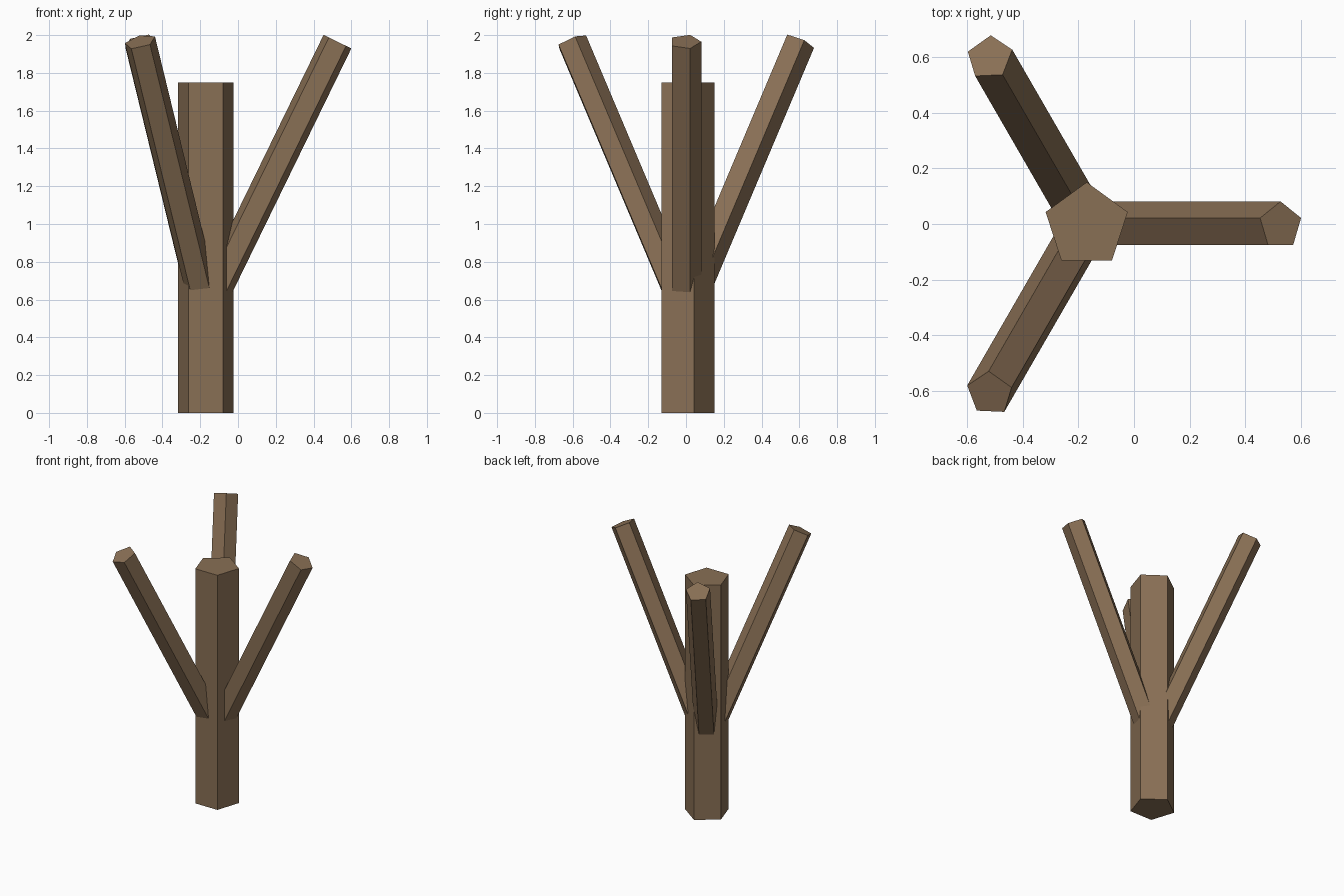
import bpy
import math
from mathutils import Vector

cube = bpy.data.objects.get("Cube")
if cube:
    bpy.data.objects.remove(cube, do_unlink=True)

# Single bark colour
bark = bpy.data.materials.new("brown bark")
bark.use_nodes = True
colour = (0.25, 0.16, 0.09, 1)
bark.diffuse_color = colour
bsdf = bark.node_tree.nodes["Principled BSDF"]
bsdf.inputs["Base Color"].default_value = colour
bsdf.inputs["Roughness"].default_value = 0.9


def limb(name, start, end, radius):
    """Five-sided prism running from start to end."""
    axis = end - start
    bpy.ops.mesh.primitive_cylinder_add(
        vertices=5, radius=radius, depth=axis.length, location=(start + end) / 2)
    obj = bpy.context.object
    obj.name = name
    obj.rotation_mode = 'QUATERNION'
    obj.rotation_quaternion = Vector((0, 0, 1)).rotation_difference(axis)
    obj.data.materials.append(bark)
    return obj


# Trunk
base = Vector((-0.17, -0.005, 0))
limb("trunk", base, base + Vector((0, 0, 1.75)), 0.155)

# Three branches fanned evenly around the trunk, rooted inside it
tilt = math.radians(26)
root = base + Vector((0, 0, 0.537))
for name, turn in (("left_branch", 0), ("back_branch", 120), ("front_branch", 240)):
    a = math.radians(turn)
    direction = Vector((math.sin(tilt) * math.cos(a),
                        math.sin(tilt) * math.sin(a),
                        math.cos(tilt)))
    limb(name, root, root + direction * 1.589, 0.086)
